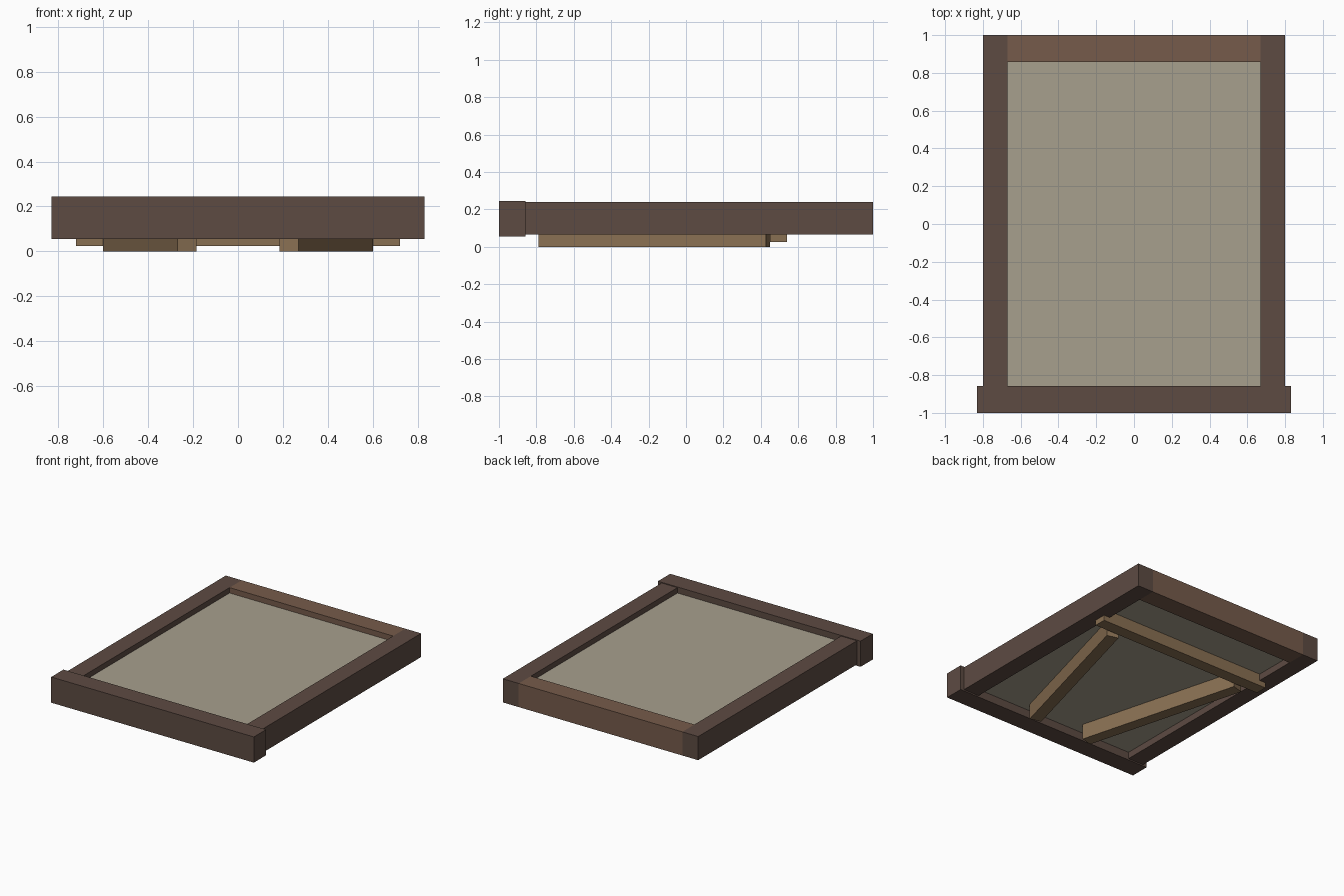
import bpy
from math import radians
from mathutils import Matrix, Vector

if "Cube" in bpy.data.objects:
    bpy.data.objects.remove(bpy.data.objects["Cube"])


def material(name, rgb):
    m = bpy.data.materials.new(name)
    m.diffuse_color = (*rgb, 1)
    m.use_nodes = True
    m.node_tree.nodes["Principled BSDF"].inputs["Base Color"].default_value = m.diffuse_color
    return m


dark_wood = material("dark_wood", (0.11, 0.07, 0.055))
mid_wood = material("mid_wood", (0.18, 0.105, 0.07))
light_wood = material("light_wood", (0.25, 0.16, 0.085))
board = material("panel_board", (0.39, 0.35, 0.27))


def box(name, x, y, z, mat, angle=0):
    """Box from (min, max) ranges, turned about its own centre."""
    bpy.ops.mesh.primitive_cube_add(size=1)
    ob = bpy.context.object
    ob.name = name
    size = Vector([r[1] - r[0] for r in (x, y, z)])
    centre = Vector([(r[0] + r[1]) / 2 for r in (x, y, z)])
    ob.data.transform(Matrix.Diagonal((*size, 1)))
    ob.location = centre
    ob.rotation_euler.z = radians(angle)
    ob.data.materials.append(mat)
    return ob


# Frame around the panel, with a wider and taller front rail
box("front_rail", (-0.83, 0.83), (-1, -0.857), (0.055, 0.245), dark_wood)
box("back_rail", (-0.67, 0.67), (0.858, 1), (0.065, 0.24), mid_wood)
box("panel", (-0.675, 0.675), (-0.86, 0.862), (0.115, 0.20), board)

# Brace across the underside
box("cross_brace", (-0.72, 0.72), (0.45, 0.54), (0.025, 0.12), light_wood)

for side, label in ((-1, "left"), (1, "right")):
    # Side rail
    x = sorted((side * 0.67, side * 0.80))
    box(label + "_rail", x, (-0.857, 1), (0.065, 0.24), dark_wood)
    # Slanted brace, closer to the middle at the front
    cx, cy = side * 0.3925, -0.17
    box(label + "_slanted_brace", (cx - 0.044, cx + 0.044),
        (cy - 0.63, cy + 0.63), (0, 0.12), light_wood, -side * 15.2)
